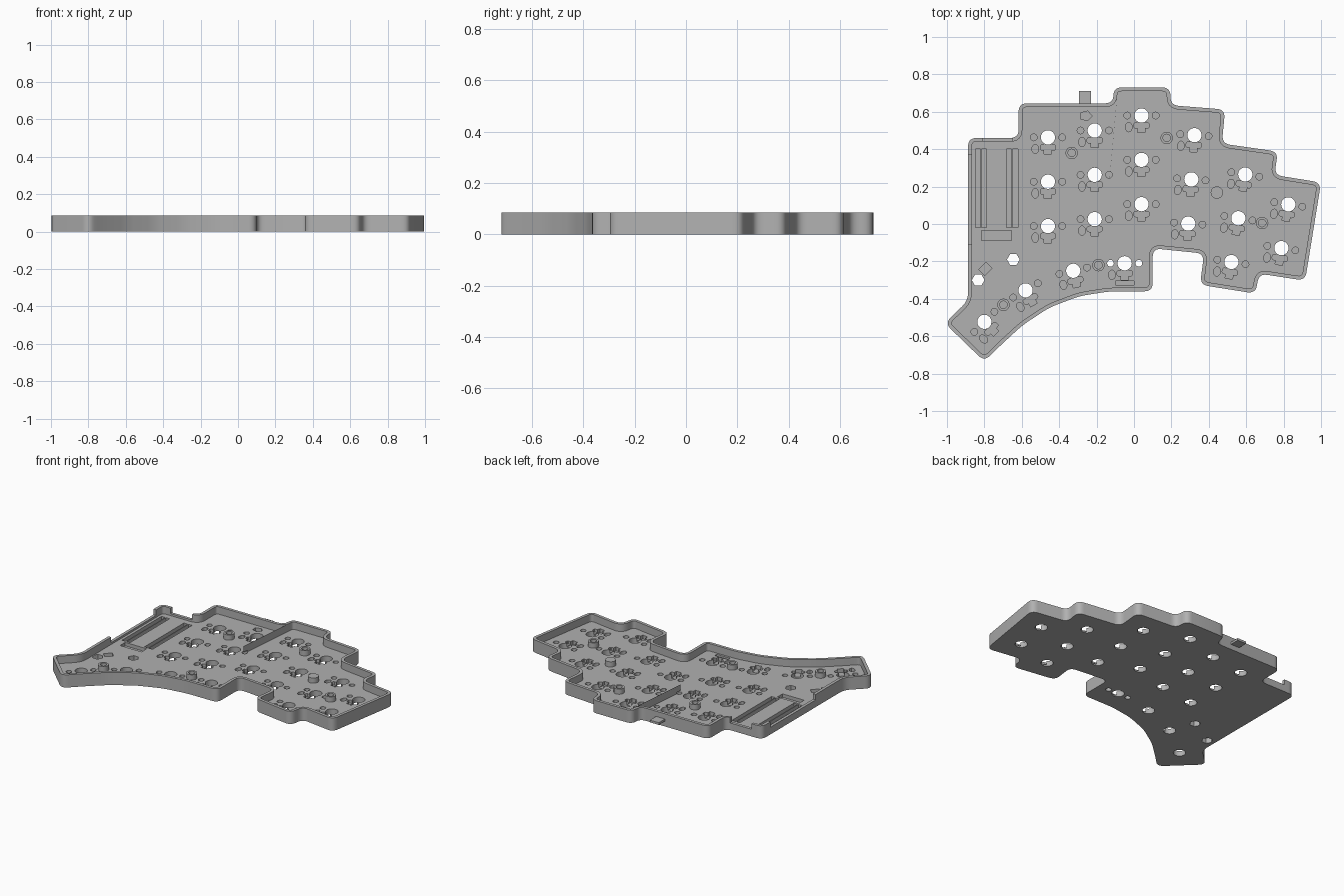
import bpy, bmesh
from math import sin, cos, pi, radians
from mathutils import Vector, Matrix

if "Cube" in bpy.data.objects:
    bpy.data.objects.remove(bpy.data.objects["Cube"])

HEIGHT, FLOOR, WALL, PITCH = 0.085, 0.035, 0.02, 0.237

grey = bpy.data.materials.new("case grey")
grey.use_nodes = True
grey.diffuse_color = (0.44, 0.44, 0.44, 1)
for node in grey.node_tree.nodes:
    if node.type == "BSDF_PRINCIPLED":
        node.inputs["Base Color"].default_value = grey.diffuse_color


def round_corners(corners, reach=0.045, steps=6):
    """Replace every corner of a closed outline with a short curve."""
    result = []
    for i, corner in enumerate(corners):
        start = corner + (corners[i - 1] - corner).normalized() * reach
        end = corner + (corners[(i + 1) % len(corners)] - corner).normalized() * reach
        for k in range(steps + 1):
            t = k / steps
            result.append(start * (1 - t) ** 2 + corner * 2 * t * (1 - t) + end * t * t)
    return result


def inset(points, distance):
    """Move a counter-clockwise outline inwards."""
    result = []
    for i, point in enumerate(points):
        before = (point - points[i - 1]).normalized()
        after = (points[(i + 1) % len(points)] - point).normalized()
        n1, n2 = Vector((-before.y, before.x)), Vector((-after.y, after.x))
        result.append(point + (n1 + n2) * distance / (1 + n1.dot(n2)))
    return result


def disc(x, y, radius, sides=24, stretch=1):
    return [Vector((x + radius * cos(2 * pi * i / sides),
                    y + radius * stretch * sin(2 * pi * i / sides))) for i in range(sides)]


def box(x, y, width, depth):
    w, d = width / 2, depth / 2
    return [Vector(p) for p in ((x - w, y - d), (x + w, y - d), (x + w, y + d), (x - w, y + d))]


def placed(shape, x, y, angle):
    turn = Matrix.Rotation(radians(angle), 2)
    return [turn @ p + Vector((x, y)) for p in shape]


def prisms(name, shapes, low, high, helper=False):
    """One object holding an upright prism for each flat shape."""
    bm = bmesh.new()
    for shape in shapes:
        face = bm.faces.new([bm.verts.new((p.x, p.y, low)) for p in shape])
        top = bmesh.ops.extrude_face_region(bm, geom=[face])["geom"]
        bmesh.ops.translate(bm, vec=(0, 0, high - low),
                            verts=[g for g in top if isinstance(g, bmesh.types.BMVert)])
    bmesh.ops.recalc_face_normals(bm, faces=bm.faces)
    mesh = bpy.data.meshes.new(name)
    bm.to_mesh(mesh)
    bm.free()
    mesh.materials.append(grey)
    obj = bpy.data.objects.new(name, mesh)
    bpy.context.collection.objects.link(obj)
    obj.hide_render = helper
    return obj


def activate(obj):
    bpy.ops.object.select_all(action="DESELECT")
    obj.select_set(True)
    bpy.context.view_layer.objects.active = obj


def carve(obj, name, shapes, low, high):
    """Cut prisms out of an object, then drop the cutter."""
    cutter = prisms(name, shapes, low, high, helper=True)
    mod = obj.modifiers.new(name, "BOOLEAN")
    mod.operation, mod.solver, mod.object = "DIFFERENCE", "EXACT", cutter
    activate(obj)
    bpy.ops.object.modifier_apply(modifier=mod.name)
    bpy.data.objects.remove(cutter)


def finish(obj):
    activate(obj)
    bpy.ops.object.shade_smooth_by_angle(angle=radians(30))


# Stepped case outline, counter-clockwise from the thumb tip
corners = [Vector(p) for p in (
    (-.8, -.735), (-.72, -.655), (-.595, -.54), (-.45, -.445), (-.29, -.385), (-.13, -.36),
    (.1, -.36), (.1, -.13), (.375, -.158), (.353, -.325), (.65, -.372), (.668, -.265),
    (.915, -.303), (1, .222), (.75, .262), (.77, .387), (.47, .43), (.487, .612),
    (.195, .635), (.195, .73), (-.11, .73), (-.11, .645), (-.617, .645), (-.617, .46),
    (-.887, .46), (-.887, -.41), (-1.012, -.53))]
outline = round_corners(corners)

# Key columns: top key position, tilt and number of keys
columns = [(-.46, .463, 0, 3), (-.21, .5, 0, 3), (.04, .58, 0, 3), (.323, .475, -4, 3),
           (.595, .265, -9, 3), (.825, .105, -9, 2),
           (-.05, -.21, 0, 1), (-.325, -.25, 13, 1), (-.58, -.355, 30, 1), (-.8, -.523, 45, 1)]
keys = []
for x, y, tilt, count in columns:
    for row in range(count):
        shift = Matrix.Rotation(radians(tilt), 2) @ Vector((0, -PITCH * row))
        keys.append((x + shift.x, y + shift.y, tilt))

# Through holes, including two hexagonal ones and the pair beside the inner thumb key
holes = [placed(disc(0, 0, .038, 32), *key) for key in keys]
holes += [disc(-.645, -.19, .034, 6), disc(-.833, -.3, .034, 6)]

# Shallow switch pockets
pegs, pins, contacts = [], [], []
for key in keys:
    for side in (-1, 1):
        peg = placed(disc(side * .076, 0, .018, 16), *key)
        (holes if key[:2] == columns[6][:2] else pegs).append(peg)
    pegs.append(placed(disc(-.068, -.062, .018, 16, 1.4), *key))
    pins.append(placed(box(0, -.062, .04, .056), *key))
    contacts.append(placed(round_corners(box(0, -.053, .082, .03), .012, 3), *key))

# Controller bay: paired grooves, connector recess, small switch recess
for side in (-1, 1):
    for offset in (.067, .1):
        pegs.append(box(-.735 + side * offset, .19, .027, .42))
pegs.append(box(-.735, -.062, .16, .055))
pegs.append(placed(box(0, 0, .055, .045), -.795, -.24, 45))
pegs.append(box(-.05, -.315, .1, .022))
pegs.append(disc(-.258, .578, .034, 5, .8))

# Tray body
tray = prisms("case_tray", [outline], 0, HEIGHT)
carve(tray, "interior", [inset(outline, WALL)], FLOOR, 1)
carve(tray, "holes", holes, -1, 1)
carve(tray, "peg_pockets", pegs, .012, FLOOR + .01)
carve(tray, "pin_pockets", pins, .01, FLOOR + .01)
carve(tray, "contact_pockets", contacts, .014, FLOOR + .01)

# Lowered wall sections around the controller bay
carve(tray, "wall_gaps", [box(-.88, .13, .06, .48), box(-.73, .46, .16, .07)], .048, 1)
finish(tray)

# Screw standoffs, one of them solid
posts = [(-.333, .38), (.175, .46), (.685, .005), (-.19, -.22), (-.698, -.432)]
standoffs = prisms("screw_standoffs", [disc(*p, .033) for p in posts], FLOOR - .005, .07)
carve(standoffs, "screw_bores", [disc(*p, .02) for p in posts], FLOOR, 1)
finish(standoffs)
finish(prisms("support_post", [disc(.443, .168, .033)], FLOOR - .005, .07))

# Small tab behind the rear wall
prisms("rear_tab", [box(-.262, .675, .066, .07)], .035, .05)
